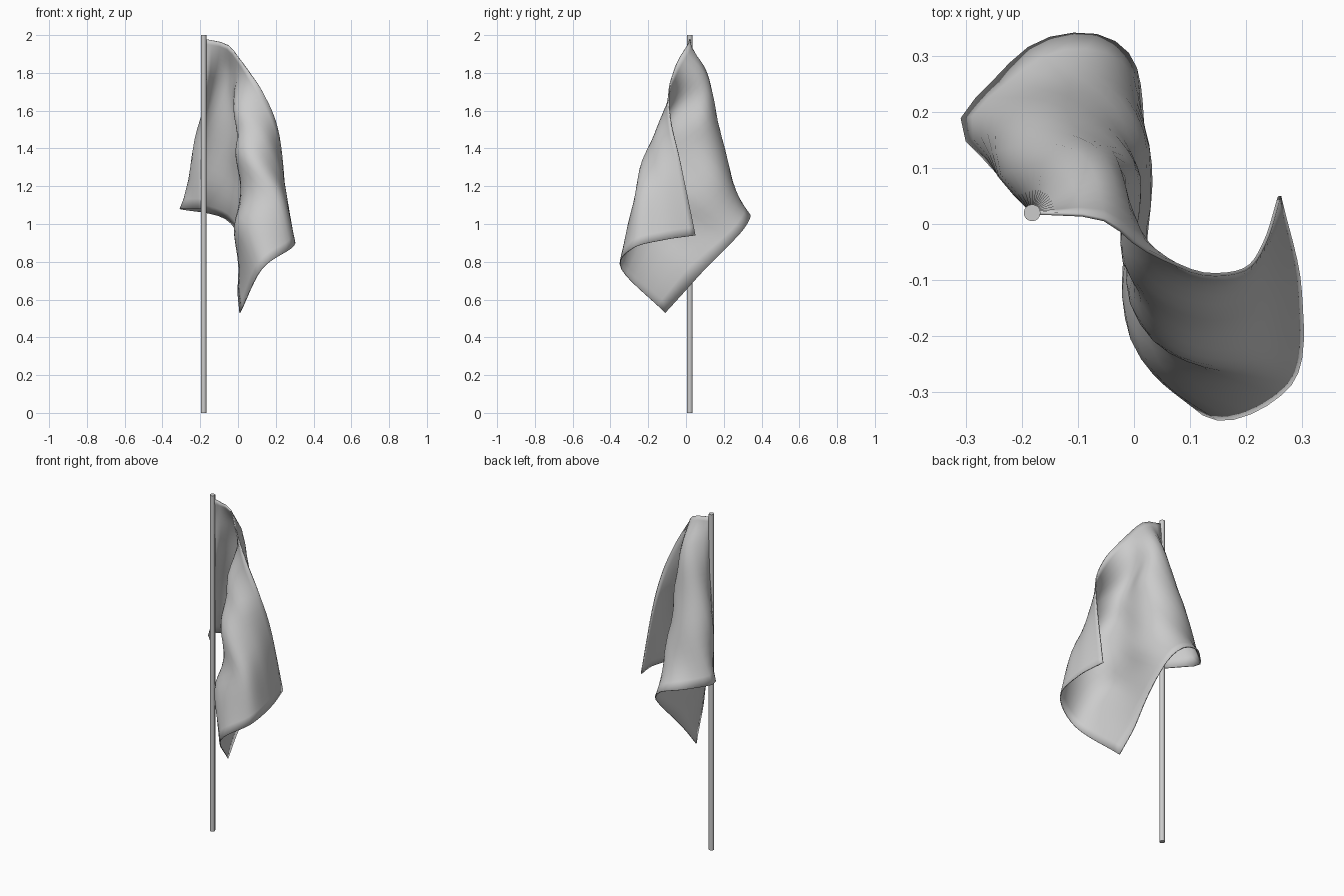
import bpy
import bmesh
from mathutils import Vector

# Remove the default cube
cube = bpy.data.objects.get("Cube")
if cube:
    bpy.data.objects.remove(cube, do_unlink=True)


def make_material(name, colour):
    mat = bpy.data.materials.new(name)
    mat.use_nodes = True
    mat.diffuse_color = colour
    mat.node_tree.nodes["Principled BSDF"].inputs["Base Color"].default_value = colour
    return mat


def add_object(name, bm, mat):
    mesh = bpy.data.meshes.new(name)
    bm.to_mesh(mesh)
    bm.free()
    mesh.materials.append(mat)
    obj = bpy.data.objects.new(name, mesh)
    bpy.context.collection.objects.link(obj)
    return obj


def shade_smooth(obj, angle):
    bpy.ops.object.select_all(action='DESELECT')
    obj.select_set(True)
    bpy.context.view_layer.objects.active = obj
    bpy.ops.object.shade_smooth_by_angle(angle=angle)


def spline(points, t):
    """Smooth curve through the points, with t running from 0 to 1."""
    last = len(points) - 1
    i = min(int(t * last), last - 1)
    f = t * last - i
    b, c = points[i], points[i + 1]
    a = points[i - 1] if i > 0 else b * 2 - c
    d = points[i + 2] if i + 2 <= last else c * 2 - b
    return (b * 2 + (c - a) * f + (a * 2 - b * 5 + c * 4 - d) * f ** 2
            + (b * 3 - a - c * 3 + d) * f ** 3) / 2


def even_points(points, count):
    """Points spaced evenly by length along the smooth curve."""
    fine = [spline(points, i / 200) for i in range(201)]
    lengths = [0.0]
    for p, q in zip(fine, fine[1:]):
        lengths.append(lengths[-1] + (q - p).length)
    result, k = [], 0
    for i in range(count + 1):
        target = lengths[-1] * i / count
        while k < 199 and lengths[k + 1] < target:
            k += 1
        f = (target - lengths[k]) / (lengths[k + 1] - lengths[k])
        result.append(fine[k].lerp(fine[k + 1], f))
    return result


grey = make_material("light grey", (0.6, 0.6, 0.6, 1.0))

# Pole
POLE_X, POLE_Y, POLE_R = -0.182, 0.02, 0.015
bm = bmesh.new()
bmesh.ops.create_cone(bm, cap_ends=True, segments=16, radius1=POLE_R,
                      radius2=POLE_R, depth=2)
bmesh.ops.translate(bm, verts=bm.verts, vec=(POLE_X, POLE_Y, 1))
pole = add_object("pole", bm, grey)
shade_smooth(pole, 0.7)

# Draped flag: threads from the pole to the free end, top edge to bottom edge
threads = [
    [(-.18, .02, 1.98), (-.06, .01, 1.95), (.01, -.04, 1.87), (.07, -.07, 1.79),
     (.13, -.09, 1.7), (.2, -.08, 1.54), (.235, -.03, 1.33), (.26, .05, .94)],
    [(-.18, .02, 1.82), (-.085, .1, 1.82), (-.02, .08, 1.75), (-.02, 0, 1.67),
     (-.01, -.08, 1.6), (.05, -.14, 1.53), (.14, -.17, 1.43),
     (.235, -.15, 1.22), (.297, -.12, .915)],
    [(-.18, .02, 1.65), (-.155, .12, 1.66), (-.08, .15, 1.62), (.005, .1, 1.53),
     (0, -.03, 1.43), (-.01, -.12, 1.38), (.03, -.2, 1.33),
     (.1, -.245, 1.26), (.21, -.27, 1.12), (.28, -.285, .87)],
    [(-.18, .02, 1.41), (-.238, .1, 1.4), (-.2, .19, 1.38), (-.1, .22, 1.32),
     (.005, .18, 1.24), (.03, .07, 1.13), (0, -.05, 1.06), (-.01, -.18, 1.01),
     (.035, -.265, .95), (.125, -.34, .76)],
    [(-.18, .02, 1.08), (-.25, .1, 1.08), (-.31, .175, 1.08), (-.25, .255, 1.07),
     (-.17, .325, 1.06), (-.07, .338, 1.03), (-.005, .295, .96), (.014, .2, .86),
     (.01, .1, .76), (0, 0, .65), (.01, -.11, .53)],
]
COLUMNS, ROWS = 28, 24
rails = [even_points([Vector(p) for p in t], COLUMNS) for t in threads]

bm = bmesh.new()
grid = [[bm.verts.new(spline([rail[c] for rail in rails], r / ROWS))
         for c in range(COLUMNS + 1)] for r in range(ROWS + 1)]
for upper, lower in zip(grid, grid[1:]):
    for c in range(COLUMNS):
        bm.faces.new((upper[c], lower[c], lower[c + 1], upper[c + 1]))
flag = add_object("flag", bm, grey)
shade_smooth(flag, 1.0)

# Cloth thickness
cloth = flag.modifiers.new("cloth thickness", 'SOLIDIFY')
cloth.thickness = 0.006
cloth.offset = 0
